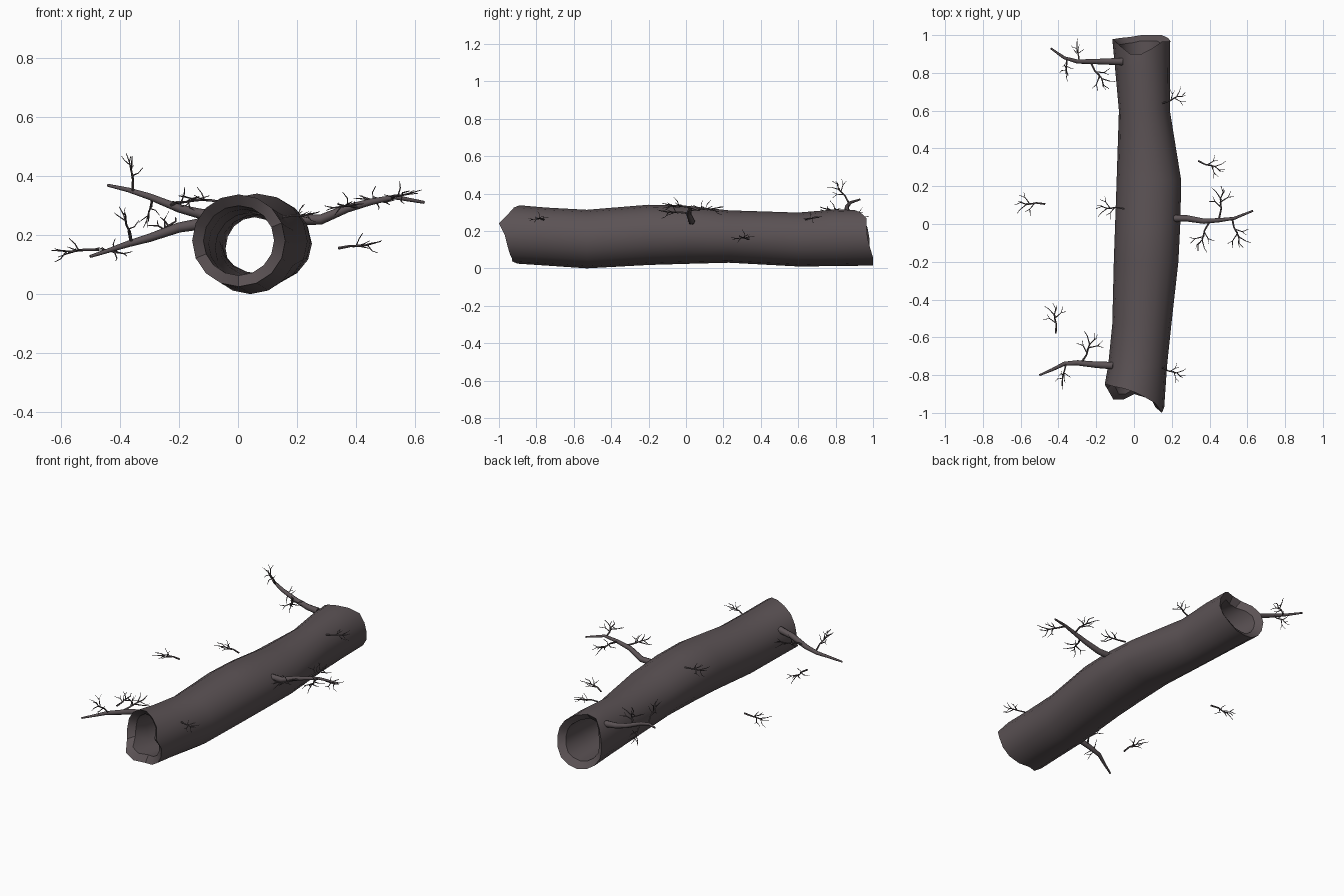
import bpy, bmesh, math
from mathutils import Vector

if "Cube" in bpy.data.objects:
    bpy.data.objects.remove(bpy.data.objects["Cube"])


def material(name, rgb):
    m = bpy.data.materials.new(name)
    m.diffuse_color = (*rgb, 1)
    m.use_nodes = True
    m.node_tree.nodes["Principled BSDF"].inputs["Base Color"].default_value = m.diffuse_color
    return m


BARK = material("dark bark", (0.105, 0.085, 0.09))


def finish(bm, name, angle):
    bmesh.ops.recalc_face_normals(bm, faces=bm.faces)
    me = bpy.data.meshes.new(name)
    bm.to_mesh(me)
    bm.free()
    ob = bpy.data.objects.new(name, me)
    bpy.context.collection.objects.link(ob)
    me.materials.append(BARK)
    bpy.ops.object.select_all(action='DESELECT')
    ob.select_set(True)
    bpy.context.view_layer.objects.active = ob
    bpy.ops.object.shade_smooth_by_angle(angle=math.radians(angle))


def bridge(bm, a, b):
    n = len(a)
    for i in range(n):
        j = (i + 1) % n
        bm.faces.new((a[i], a[j], b[j], b[i]))


def tube(bm, pts, r0, r1, sides):
    # tapered tube along a path
    pts = [Vector(p) for p in pts]
    rings = []
    for i, p in enumerate(pts):
        d = (pts[min(i + 1, len(pts) - 1)] - pts[max(i - 1, 0)]).normalized()
        ref = Vector((0, 0, 1)) if abs(d.z) < 0.9 else Vector((1, 0, 0))
        u = d.cross(ref).normalized()
        v = d.cross(u)
        r = r0 + (r1 - r0) * i / (len(pts) - 1)
        rings.append([bm.verts.new(p + r * (math.cos(t) * u + math.sin(t) * v))
                      for t in (2 * math.pi * k / sides for k in range(sides))])
    for a, b in zip(rings, rings[1:]):
        bridge(bm, a, b)
    bm.faces.new(rings[0])
    bm.faces.new(rings[-1])


# ---- hollow log: sections are (y, left, right, bottom, top)
SECTIONS = [(-0.93, -0.155, 0.16, 0.025, 0.337), (-0.75, -0.137, 0.175, 0.015, 0.325),
            (-0.53, -0.115, 0.198, 0.0, 0.313), (-0.2, -0.107, 0.235, 0.018, 0.34),
            (0.0, -0.1, 0.245, 0.024, 0.335), (0.23, -0.092, 0.25, 0.03, 0.31),
            (0.6, -0.08, 0.19, 0.01, 0.298), (0.8, -0.098, 0.19, 0.012, 0.315),
            (0.96, -0.115, 0.192, 0.015, 0.312)]
# ragged end positions round the rim, counter-clockwise from the right side
FRONT = [-.97, -1.0, -.95, -.92, -.89, -.87, -.86, -.85,
         -.85, -.87, -.93, -.93, -.90, -.92, -.94, -.955]
BACK = [.97, .965, .965, .93, .90, .90, .94, .97,
        .98, .98, .985, .99, 1.0, 1.0, 1.0, .985]
N = 16
WALL = 0.038


def log_ring(bm, sec, inset, ends=None, shift=0):
    y, l, r, b, t = sec
    out = []
    for k in range(N):
        a = 2 * math.pi * k / N
        out.append(bm.verts.new(((l + r) / 2 + ((r - l) / 2 - inset) * math.cos(a),
                                 (ends[k] if ends else y) + shift,
                                 (b + t) / 2 + ((t - b) / 2 - inset) * math.sin(a))))
    return out


bm = bmesh.new()
last = len(SECTIONS) - 1
shells = []
for inset in (0, WALL):
    rings = []
    for i, s in enumerate(SECTIONS):
        ends = FRONT if i == 0 else BACK if i == last else None
        shift = 0 if not inset else 0.03 if i == 0 else -0.03 if i == last else 0
        rings.append(log_ring(bm, s, inset, ends, shift))
    for a, b in zip(rings, rings[1:]):
        bridge(bm, a, b)
    shells.append(rings)
for e in (0, -1):
    bridge(bm, shells[0][e], shells[1][e])
finish(bm, "hollow_log", 35)

# ---- main branches
BRANCHES = {
    "back_left_branch": [(-0.06, .86, .265), (-0.13, .86, .272), (-0.2, .86, .29), (-0.3, .86, .33),
                         (-0.37, .88, .352), (-0.44, .93, .368)],
    "front_left_branch": [(-0.11, -.75, .24), (-0.2, -.745, .225), (-0.3, -.735, .19),
                          (-0.37, -.74, .17), (-0.43, -.77, .15), (-0.5, -.8, .127)],
    "right_branch": [(0.16, .03, .25), (0.28, .03, .252), (0.37, .015, .29), (0.45, .02, .312),
                     (0.53, .03, .328), (0.63, .07, .31)],
}
for name, pts in BRANCHES.items():
    bm = bmesh.new()
    tube(bm, pts, 0.02, 0.005, 8)
    finish(bm, name, 60)

# ---- twig sprays: one forked template placed from a base to a tip
TWIGS = [
    ([(0, 0, 0), (.3, -.03, .02), (.6, .03, 0), (.82, -.03, .03), (1, .06, .05)], .034, .01),
    ([(.35, -.02, 0), (.5, .18, .03), (.48, .4, .05)], .022, .007),
    ([(.5, .18, .03), (.65, .27, .1)], .014, .006),
    ([(.52, 0, 0), (.68, -.2, -.04), (.72, -.38, 0)], .022, .007),
    ([(.68, -.2, -.04), (.88, -.27, -.1)], .014, .006),
    ([(.62, .03, 0), (.82, .2, .04), (.92, .34, .08)], .02, .007),
    ([(.42, 0, 0), (.5, .03, .16), (.62, -.02, .28)], .018, .007),
    ([(.7, 0, 0), (.82, -.06, -.14), (.95, -.04, -.2)], .016, .006),
]


def spray(name, base, tip, up=(0, 0, 1)):
    base, tip = Vector(base), Vector(tip)
    x = tip - base
    y = Vector(up).cross(x).normalized() * x.length
    z = x.normalized().cross(y)
    bm = bmesh.new()
    for pts, r0, r1 in TWIGS:
        tube(bm, [base + x * a + y * b + z * c for a, b, c in pts],
             r0 * x.length, r1 * x.length, 5)
    finish(bm, name, 60)


SPRAYS = [
    # loose sprays beside the log
    ((-0.47, .105, .15), (-0.63, .11, .14)),
    ((0.34, .335, .155), (0.48, .28, .17)),
    ((-0.415, -.58, .14), (-0.42, -.42, .145)),
    # sprays on the log
    ((-0.05, .08, .31), (-0.2, .09, .325)),
    ((0.15, .64, .26), (0.275, .69, .27)),
    ((0.15, -.76, .26), (0.27, -.81, .27)),
    # sprays on the right branch
    ((0.45, .03, .312), (0.47, .2, .32)),
    ((0.4, .01, .295), (0.33, -.14, .3)),
    ((0.52, .03, .325), (0.57, -.13, .34)),
    # sprays on the back left branch
    ((-0.23, .86, .3), (-0.14, .71, .32)),
]
for i, (b, t) in enumerate(SPRAYS):
    spray(f"twig_spray_{i + 1}", b, t)
# upright sprays, forking across the vertical plane
spray("twig_spray_upright_back", (-0.355, .87, .35), (-0.365, .79, .47), (1, 0, 0))
spray("twig_spray_hanging_back", (-0.29, .86, .325), (-0.31, .96, .24), (1, 0, 0))
spray("twig_spray_upright_front", (-0.36, -.74, .175), (-0.39, -.85, .28), (1, 0, 0))
spray("twig_spray_front", (-0.28, -.735, .2), (-0.2, -.58, .25))
